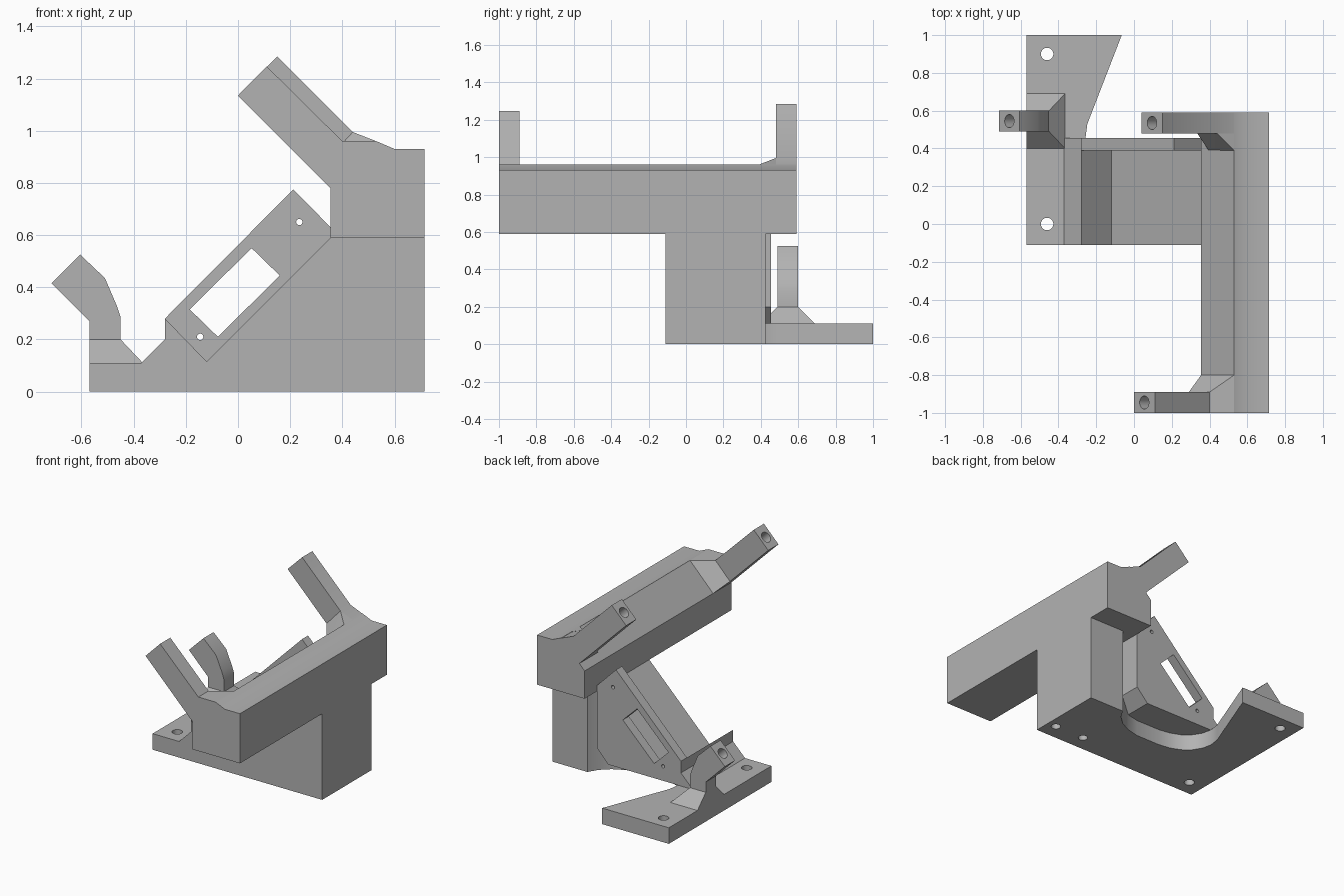
import bpy, bmesh, math
from mathutils import Vector

cube = bpy.data.objects.get("Cube")
if cube:
    bpy.data.objects.remove(cube, do_unlink=True)

GREY = (0.45, 0.45, 0.45, 1)
mat = bpy.data.materials.new("plain grey")
mat.use_nodes = True
mat.diffuse_color = GREY
for n in mat.node_tree.nodes:
    if n.type == 'BSDF_PRINCIPLED':
        n.inputs["Base Color"].default_value = GREY


def finish(name, bm):
    bmesh.ops.recalc_face_normals(bm, faces=bm.faces)
    me = bpy.data.meshes.new(name)
    bm.to_mesh(me)
    bm.free()
    me.materials.append(mat)
    ob = bpy.data.objects.new(name, me)
    bpy.context.collection.objects.link(ob)
    return ob


def prism(name, profile, axis, lo, hi):
    """Extrude a profile: an (x, z) one along y, or an (x, y) one along z."""
    bm = bmesh.new()
    place = (lambda p: (p[0], lo, p[1])) if axis == 'y' else (lambda p: (p[0], p[1], lo))
    face = bm.faces.new([bm.verts.new(place(p)) for p in profile])
    ext = bmesh.ops.extrude_face_region(bm, geom=[face])
    step = Vector((0, hi - lo, 0)) if axis == 'y' else Vector((0, 0, hi - lo))
    bmesh.ops.translate(bm, vec=step, verts=[v for v in ext['geom'] if isinstance(v, bmesh.types.BMVert)])
    return finish(name, bm)


def hull(name, points):
    bm = bmesh.new()
    for p in points:
        bm.verts.new(p)
    bmesh.ops.convex_hull(bm, input=bm.verts[:])
    bmesh.ops.dissolve_limit(bm, angle_limit=0.01, verts=bm.verts[:], edges=bm.edges[:])
    return finish(name, bm)


def rod(centre, direction, radius, length):
    bm = bmesh.new()
    bmesh.ops.create_cone(bm, cap_ends=True, segments=32, radius1=radius, radius2=radius, depth=length)
    ob = finish("drill", bm)
    ob.rotation_euler = Vector(direction).to_track_quat('Z', 'Y').to_euler()
    ob.location = centre
    return ob


def boolean(ob, cutter, operation='DIFFERENCE', keep=False):
    cutter.hide_render = True
    bpy.context.view_layer.update()
    m = ob.modifiers.new("cut", 'BOOLEAN')
    m.operation, m.solver, m.object = operation, 'EXACT', cutter
    bpy.context.view_layer.objects.active = ob
    bpy.ops.object.modifier_apply(modifier=m.name)
    if not keep:
        bpy.data.objects.remove(cutter, do_unlink=True)


# Rounded clearance pocket under and behind the mounting plate
pocket = prism("pocket", [(-0.026, 1.1), (-0.247, 0.53), (-0.257, 0.455), (-0.243, 0.39), (-0.205, 0.33),
                          (-0.15, 0.285), (-0.08, 0.257), (0, 0.245), (0.18, 0.245), (0.27, 0.265),
                          (0.35, 0.305), (0.41, 0.36), (0.45, 0.425), (0.5, 1.1)], 'z', -0.1, 0.8)
boolean(pocket, prism("limit", [(-0.8, -0.2), (0.8, -0.2), (0.8, 0.59), (0.355, 0.59), (0.355, 0.2),
                                (0.27, 0.11), (-0.8, 0.11)], 'y', 0, 1.3), 'INTERSECT')

# Main block with its V-shaped trough
block = prism("main_block", [(-0.57, 0), (0.715, 0), (0.715, 0.62), (0.385, 0.62), (-0.12, 0.115),
                             (-0.28, 0.28), (-0.28, 0.2), (-0.37, 0.11), (-0.57, 0.11)], 'y', -0.11, 0.425)
boolean(block, pocket, keep=True)
for x in (0.65, 0.425):
    boolean(block, rod((x, 0, 0), (0, 0, 1), 0.03, 0.5))
boolean(block, rod((-0.46, 0, 0.05), (0, 0, 1), 0.033, 0.4))

# Rear foot
foot = prism("rear_foot", [(-0.57, 0.42), (-0.065, 0.42), (-0.065, 1), (-0.57, 1)], 'z', 0, 0.11)
boolean(foot, pocket)
boolean(foot, rod((-0.46, 0.9, 0.05), (0, 0, 1), 0.033, 0.4))

# Upright mounting plate with slot and screw holes
plate = prism("mounting_plate", [(-0.37, 0.11), (-0.28, 0.2), (-0.28, 0.28), (0.212, 0.775), (0.355, 0.63),
                                 (0.355, 0.2), (0.27, 0.11)], 'y', 0.39, 0.455)
boolean(plate, prism("slot", [(-0.185, 0.315), (0.052, 0.55), (0.16, 0.445), (-0.077, 0.21)], 'y', 0.3, 0.6))
for x, z in ((0.235, 0.65), (-0.145, 0.21)):
    boolean(plate, rod((x, 0.42, z), (0, 1, 0), 0.012, 0.2))

# Long beam on top
beam = prism("top_beam", [(0.355, 0.59), (0.715, 0.59), (0.715, 0.93), (0.6, 0.93), (0.53, 0.96),
                          (0.355, 0.78)], 'y', -1, 0.59)

# Three slanted arms, each with a blind hole in its tip
arms = (
    ("front_arm", [(0.355, 0.78), (0, 1.135), (0.11, 1.247), (0.4, 0.96), (0.53, 0.96)], -1, -0.89,
     (0.055, 1.19), 0.4),
    ("back_arm", [(0.395, 0.82), (0.04, 1.175), (0.15, 1.285), (0.44, 0.995), (0.6, 0.93)], 0.48, 0.59,
     (0.095, 1.23), 0.4),
    ("small_arm", [(-0.57, 0.2), (-0.45, 0.2), (-0.45, 0.285), (-0.465, 0.33), (-0.51, 0.435),
                   (-0.605, 0.525), (-0.715, 0.415), (-0.57, 0.27)], 0.49, 0.6, (-0.66, 0.47), 0.25),
)
for name, profile, y0, y1, tip, length in arms:
    arm = prism(name, profile, 'y', y0, y1)
    boolean(arm, rod((tip[0], (y0 + y1) / 2, tip[1]), (-1, 0, 1), 0.035, length))

# Gussets that blend the arms into the beam
for name, section, y_arm, y_end in (
        ("front_gusset", [(0.29, 0.845), (0.4, 0.96), (0.53, 0.96), (0.355, 0.78)], -0.89, -0.8),
        ("back_gusset", [(0.335, 0.88), (0.44, 0.995), (0.53, 0.96), (0.395, 0.82)], 0.48, 0.39)):
    hull(name, [(x, y_arm, z) for x, z in section] + [(x, y_end, z) for x, z in section[2:]])

# Tapered pedestal below the small arm
hull("small_arm_pedestal", [(x, y, 0.11) for x in (-0.57, -0.365) for y in (0.4, 0.69)]
     + [(x, y, 0.2) for x in (-0.57, -0.45) for y in (0.49, 0.6)])

# Smooth the gentle curves, keep the edges sharp
for ob in bpy.context.collection.objects:
    if ob.type == 'MESH':
        bpy.ops.object.select_all(action='DESELECT')
        ob.select_set(True)
        bpy.context.view_layer.objects.active = ob
        bpy.ops.object.shade_smooth_by_angle(angle=math.radians(30))
